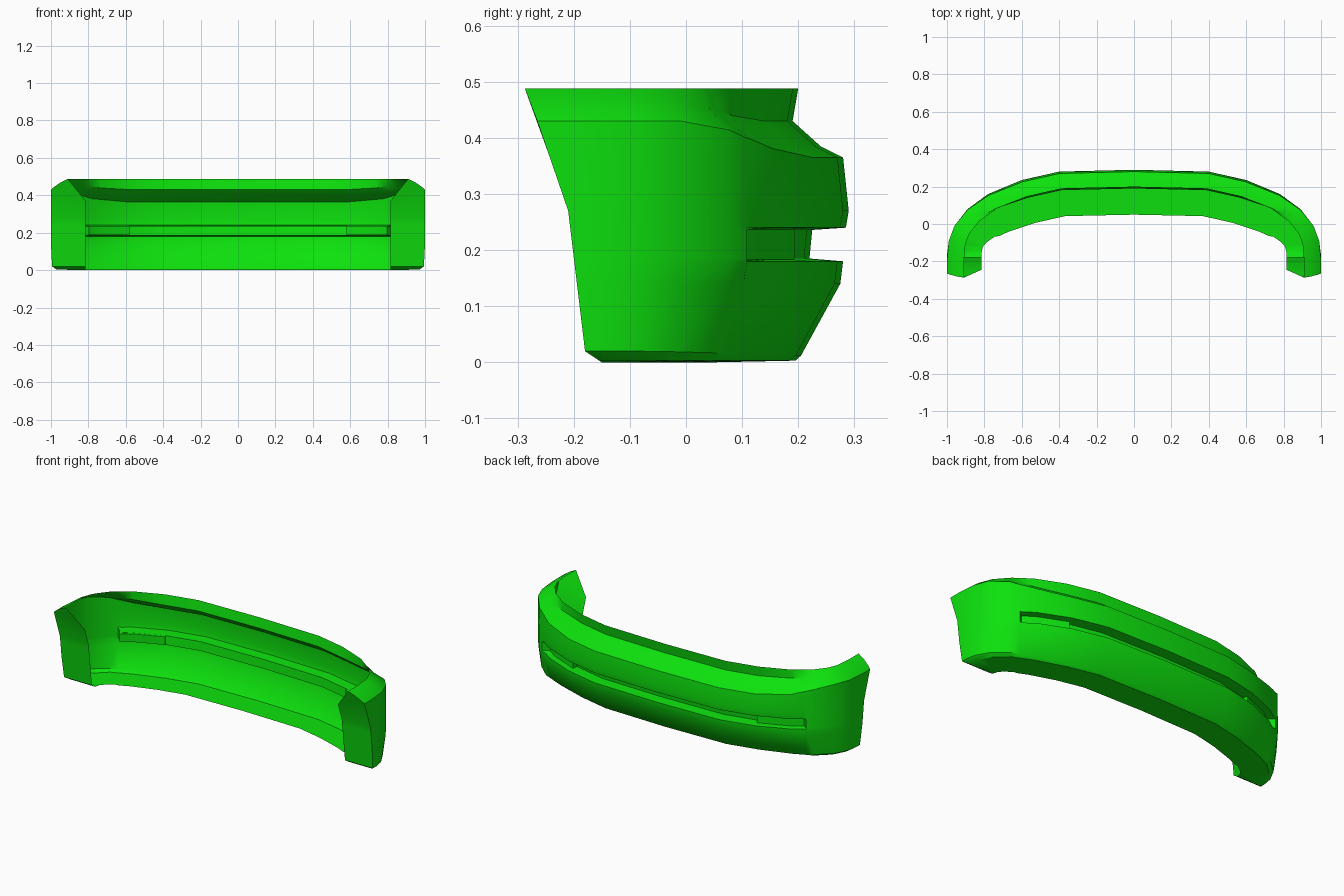
import bpy, bmesh, math

cube = bpy.data.objects.get("Cube")
if cube:
    bpy.data.objects.remove(cube, do_unlink=True)

green = bpy.data.materials.new("bright_green")
green.use_nodes = True
color = (0.004, 0.75, 0.004, 1)
green.diffuse_color = color
green.node_tree.nodes["Principled BSDF"].inputs["Base Color"].default_value = color

# Cross-sections from top edge to bottom lip: (inset, height)
MIDDLE = [(0.09, 0.488), (0.10, 0.43), (0.05, 0.385), (0.01, 0.365), (0, 0.27),
          (0.005, 0.24), (0.065, 0.236), (0.07, 0.185), (0.01, 0.18),
          (0.015, 0.14), (0.085, 0.012), (0.095, 0.003), (0.24, 0)]
END = [(0.09, 0.488), (0.05, 0.468), (0.02, 0.447), (0, 0.43), (0, 0.27),
       (0, 0.24), (0, 0.236), (0, 0.185), (0, 0.18),
       (0, 0.14), (0.006, 0.02), (0.03, 0.003), (0.185, 0)]

# Half plan: x, y, outward angle, then weights of recess, groove, lower taper
PLAN = [(0, 0.29, 0, 1, 1, 1), (0.4, 0.28, 0.13, 1, 1, 1),
        (0.6, 0.235, 0.31, 1, 1, 1), (0.78, 0.16, 0.5, 0.75, 1, 0.8),
        (0.835, 0.12, 0.6, 0.5, 1, 0.6), (0.85, 0.109, 0.63, 0.45, 0, 0.55),
        (0.89, 0.08, 0.78, 0.25, 0, 0.4), (0.96, -0.01, 1.1, 0, 0, 0.15),
        (0.99, -0.09, 1.4, 0, 0, 0), (1, -0.15, 1.57, 0, 0, 0)]


def mix(a, b, t):
    return a + (b - a) * t


def inward(station, inset, z):
    x, y, angle = station[:3]
    return (x - math.sin(angle) * inset, y - math.cos(angle) * inset, z)


def end_y(z):
    # Raked front edge of the side wings
    steps = [(0, -0.15), (0.02, -0.18), (0.27, -0.21), (0.43, -0.265), (0.49, -0.288)]
    for (z0, y0), (z1, y1) in zip(steps, steps[1:]):
        if z <= z1:
            return mix(y0, y1, (z - z0) / (z1 - z0))
    return steps[-1][1]


def finish(name, rows, closed=False):
    bm = bmesh.new()
    grid = [[bm.verts.new(p) for p in row] for row in rows]
    count = len(grid[0])
    for a, b in zip(grid, grid[1:]):
        for i in range(count if closed else count - 1):
            j = (i + 1) % count
            bm.faces.new((a[i], b[i], b[j], a[j]))
    if closed:
        bm.faces.new(grid[0])
        bm.faces.new(grid[-1][::-1])
        bmesh.ops.recalc_face_normals(bm, faces=bm.faces)
    bmesh.ops.remove_doubles(bm, verts=bm.verts, dist=0.0005)
    mesh = bpy.data.meshes.new(name)
    bm.to_mesh(mesh)
    bm.free()
    mesh.materials.append(green)
    obj = bpy.data.objects.new(name, mesh)
    bpy.context.collection.objects.link(obj)
    mirror = obj.modifiers.new("mirror", 'MIRROR')
    mirror.use_clip = True
    bpy.ops.object.select_all(action='DESELECT')
    obj.select_set(True)
    bpy.context.view_layer.objects.active = obj
    bpy.ops.object.shade_smooth_by_angle(angle=math.radians(35))
    return obj


# Bumper shell: blend the two cross-sections along the plan
rows = []
for station in PLAN:
    recess, groove, lower = station[3:]
    row = []
    for i, (m, e) in enumerate(zip(MIDDLE, END)):
        weight = recess if i < 5 else groove if i < 9 else lower
        row.append(inward(station, mix(e[0], m[0], weight), mix(e[1], m[1], weight)))
    rows.append(row)

# Raked wing edge, then the flat return flange folded inward
rows[-1] = [(x, mix(y, end_y(z), 0.4 if z > 0.03 else 0), z) for x, y, z in rows[-1]]
rows.append([(1 - inset, end_y(z), z) for inset, z in END])
rows.append([(0.815, end_y(min(z, 0.37)), min(z, 0.37)) for inset, z in END])
finish("bumper_shell", rows)

# Reflector blocks seated in the ends of the groove
strip = [(0.605, 0.233, 0.31), PLAN[3], (0.842, 0.115, 0.61)]
finish("reflector", [[inward(s, d, z) for d, z in
                      ((0.042, 0.237), (0.042, 0.183), (0.078, 0.188), (0.078, 0.235))]
                     for s in strip], closed=True)
